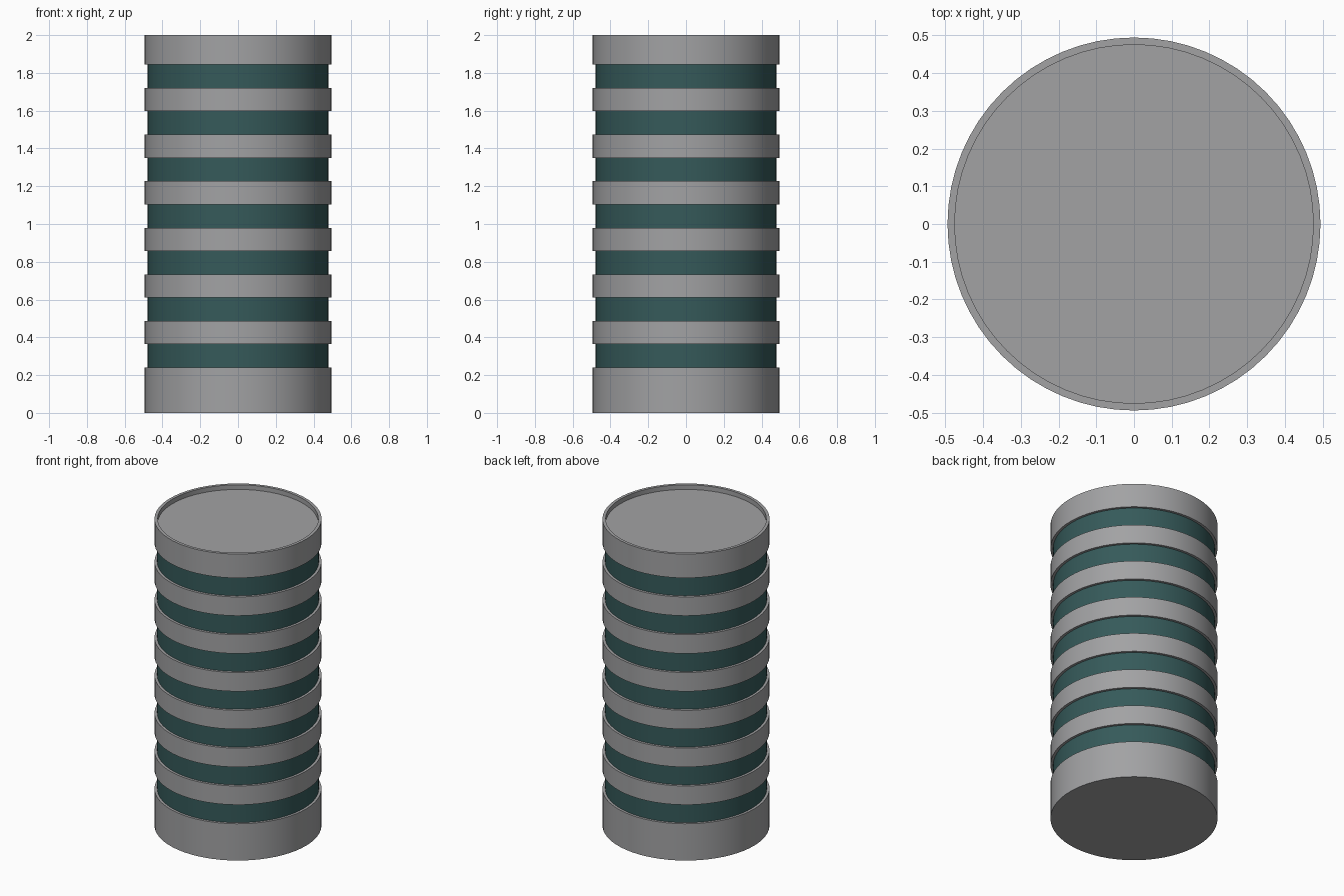
import bpy, bmesh, math

if "Cube" in bpy.data.objects:
    bpy.data.objects.remove(bpy.data.objects["Cube"])

SEGMENTS = 64
OUTER = 0.494     # radius of the raised hoops
INNER = 0.478     # radius of the sunken bands
LIP = 0.475       # radius of the recessed lid
PITCH = 0.2467    # vertical repeat of band + hoop
BAND = 0.1235     # height of one band
FIRST = 0.24      # bottom of the lowest band
COUNT = 7


def material(name, rgb):
    m = bpy.data.materials.new(name)
    m.diffuse_color = (*rgb, 1.0)
    m.use_nodes = True
    m.node_tree.nodes["Principled BSDF"].inputs["Base Color"].default_value = m.diffuse_color
    return m


def lathe(name, profile, mat):
    """Spin (radius, z) points round z; listed bottom to top on the outside."""
    bm = bmesh.new()
    rings = []
    for r, z in profile:
        if r == 0:
            rings.append([bm.verts.new((0, 0, z))] * SEGMENTS)
        else:
            rings.append([bm.verts.new((r * math.cos(a), r * math.sin(a), z))
                          for a in (2 * math.pi * i / SEGMENTS for i in range(SEGMENTS))])
    for low, high in zip(rings, rings[1:]):
        for i in range(SEGMENTS):
            j = (i + 1) % SEGMENTS
            corners = [low[i], low[j], high[j], high[i]]
            bm.faces.new(list(dict.fromkeys(corners)))
    mesh = bpy.data.meshes.new(name)
    bm.to_mesh(mesh)
    bm.free()
    mesh.materials.append(mat)
    ob = bpy.data.objects.new(name, mesh)
    bpy.context.collection.objects.link(ob)
    bpy.ops.object.select_all(action='DESELECT')
    ob.select_set(True)
    bpy.context.view_layer.objects.active = ob
    bpy.ops.object.shade_smooth_by_angle(angle=math.radians(30))
    return ob


grey = material("steel grey", (0.36, 0.362, 0.37))
teal = material("dark teal", (0.036, 0.102, 0.102))

# Solid base below the first band
lathe("base", [(0, 0), (OUTER, 0), (OUTER, FIRST), (INNER, FIRST)], grey)

# Alternating sunken bands and raised hoops
for n in range(COUNT):
    bottom = FIRST + n * PITCH
    top = bottom + BAND
    lathe(f"band_{n + 1}", [(INNER, bottom), (INNER, top)], teal)
    if n < COUNT - 1:
        upper = bottom + PITCH
        lathe(f"hoop_{n + 1}", [(INNER, top), (OUTER, top), (OUTER, upper), (INNER, upper)], grey)

# Top hoop with a thin lip around the recessed lid
lathe("top_rim_and_lid", [(INNER, top), (OUTER, top), (OUTER, 2.0), (LIP, 2.0),
                          (LIP, 1.97), (0, 1.97)], grey)
